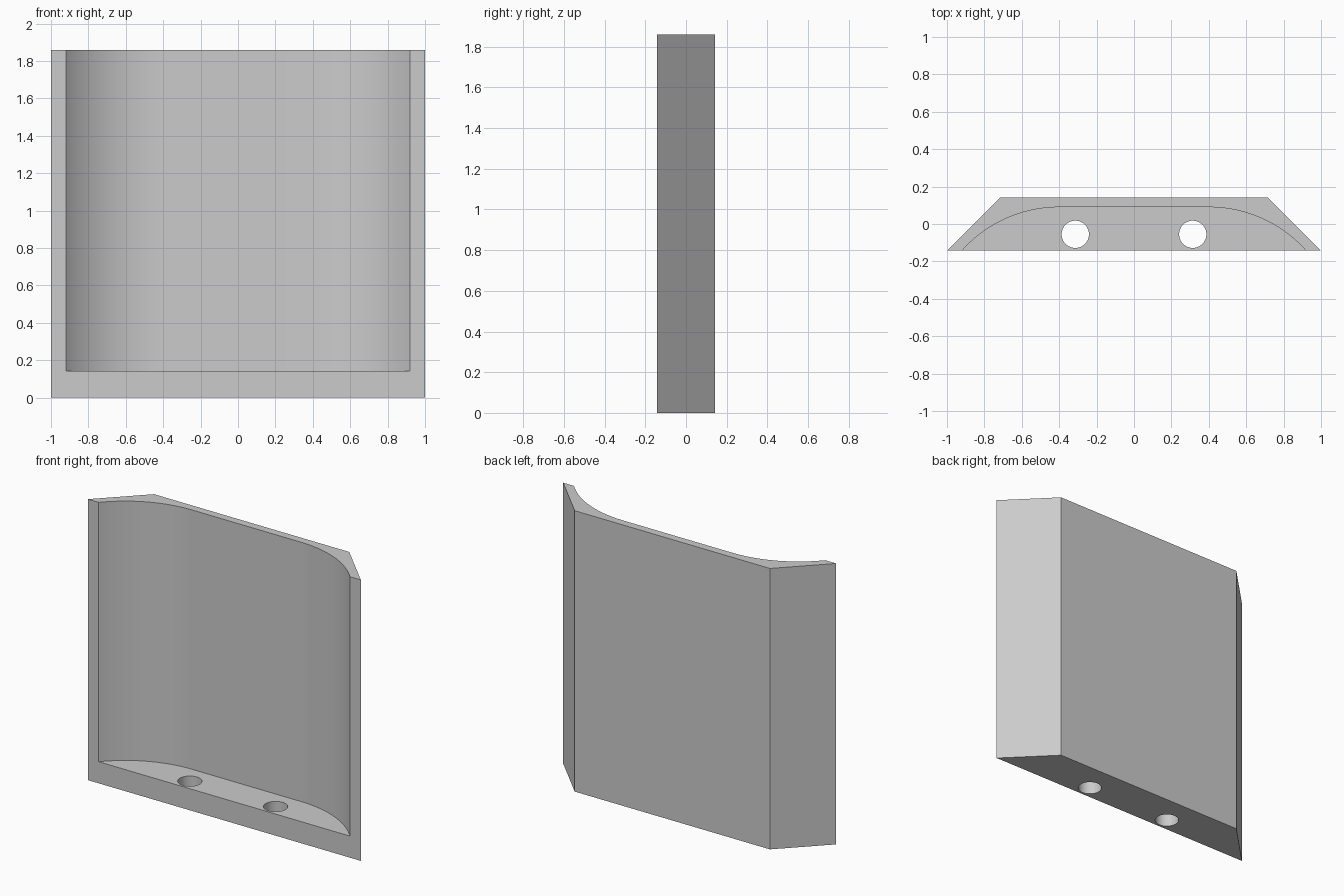
import bpy
import bmesh
from math import radians, sin, cos

cube = bpy.data.objects.get("Cube")
if cube:
    bpy.data.objects.remove(cube, do_unlink=True)

HEIGHT, HALF_DEPTH, FLOOR = 1.86, 0.143, 0.143

grey = bpy.data.materials.new("plain grey")
grey.use_nodes = True
grey.diffuse_color = (0.6, 0.6, 0.6, 1)
grey.node_tree.nodes["Principled BSDF"].inputs["Base Color"].default_value = (0.6, 0.6, 0.6, 1)


def prism(name, outline, bottom, top):
    """Extrude a counter-clockwise plan outline between two heights."""
    bm = bmesh.new()
    face = bm.faces.new([bm.verts.new((x, y, bottom)) for x, y in outline])
    up = bmesh.ops.extrude_face_region(bm, geom=[face])["geom"]
    bmesh.ops.translate(bm, vec=(0, 0, top - bottom),
                        verts=[v for v in up if isinstance(v, bmesh.types.BMVert)])
    bmesh.ops.recalc_face_normals(bm, faces=bm.faces)
    mesh = bpy.data.meshes.new(name)
    bm.to_mesh(mesh)
    bm.free()
    mesh.materials.append(grey)
    obj = bpy.data.objects.new(name, mesh)
    bpy.context.collection.objects.link(obj)
    return obj


def mirrored(half):
    """Complete a right-hand outline with its mirror image."""
    return half + [(-x, y) for x, y in reversed(half)]


def cut(target, cutter):
    cutter.hide_render = True
    mod = target.modifiers.new("cut", 'BOOLEAN')
    mod.operation = 'DIFFERENCE'
    mod.solver = 'EXACT'
    mod.object = cutter
    bpy.context.view_layer.objects.active = target
    bpy.ops.object.modifier_apply(modifier=mod.name)
    bpy.data.objects.remove(cutter, do_unlink=True)


# Wedge-sided holder body
holder = prism("holder_body", mirrored([(1, -HALF_DEPTH), (0.715, HALF_DEPTH)]), 0, HEIGHT)

# Front recess: flat back with an arc at each side, open at the top
RADIUS, ARC_X, RECESS_Y, STEPS = 0.697, 0.4, 0.09, 24
sweep = radians(48.25)
arc = [(ARC_X + RADIUS * sin(sweep * i / STEPS),
        RECESS_Y - RADIUS * (1 - cos(sweep * i / STEPS))) for i in range(STEPS, -1, -1)]
recess = prism("recess_cutter", mirrored([(arc[0][0], -0.4)] + arc), FLOOR, HEIGHT + 0.2)
cut(holder, recess)

# Two round holes through the floor
for side in (-1, 1):
    circle = [(side * 0.314 + 0.073 * cos(radians(a)), -0.055 + 0.073 * sin(radians(a)))
              for a in range(0, 360, 8)]
    cut(holder, prism("hole_cutter", circle, -0.1, FLOOR + 0.1))

# Smooth curves, crisp edges
bpy.ops.object.select_all(action='DESELECT')
holder.select_set(True)
bpy.context.view_layer.objects.active = holder
bpy.ops.object.shade_smooth_by_angle(angle=radians(25))
